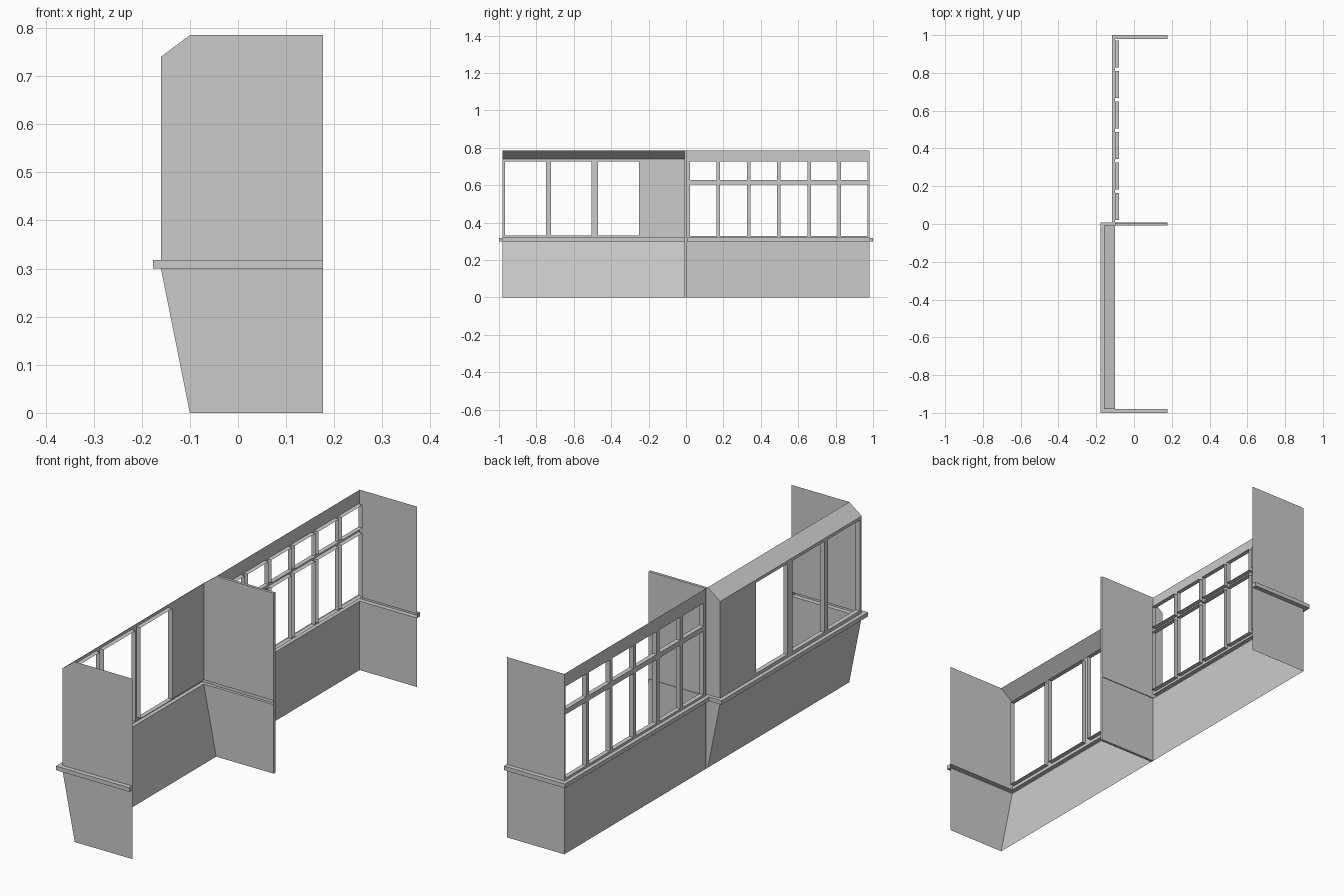
import bpy

cube = bpy.data.objects.get("Cube")
if cube:
    bpy.data.objects.remove(cube, do_unlink=True)

grey = bpy.data.materials.new("light grey")
grey.use_nodes = True
grey.diffuse_color = (0.6, 0.6, 0.6, 1)
grey.node_tree.nodes["Principled BSDF"].inputs["Base Color"].default_value = (0.6, 0.6, 0.6, 1)

INNER, BACK_X, BAY_X = 0.177, -0.10, -0.16       # open edge, flat wall, bay wall
END, TOP = 0.98, 0.785
RAIL_LOW, RAIL_HIGH = 0.30, 0.318
BAY_END, DIV_BACK = -0.007, 0.005                # two faces of the divider


def make(name, faces):
    """Object from a list of faces, each a list of points; shared points merge."""
    index, polys = {}, []
    for face in faces:
        polys.append([index.setdefault(tuple(p), len(index)) for p in face])
    mesh = bpy.data.meshes.new(name)
    mesh.from_pydata(list(index), [], polys)
    mesh.materials.append(grey)
    obj = bpy.data.objects.new(name, mesh)
    bpy.context.collection.objects.link(obj)
    return obj


def strip(path, y0, y1):
    """Extrude an (x, z) path along y."""
    return [[(a[0], y0, a[1]), (b[0], y0, b[1]), (b[0], y1, b[1]), (a[0], y1, a[1])]
            for a, b in zip(path, path[1:])]


def panel(y, outline):
    return [(x, y, z) for x, z in outline]


def rail(name, inner, outer):
    """Open-backed channel that follows a plan path, capped at both ends."""
    faces = []
    for a, b, c, d in zip(inner, inner[1:], outer[1:], outer):
        faces += [[(*p, z) for p in (a, b, c, d)] for z in (RAIL_LOW, RAIL_HIGH)]
        faces.append([(*d, RAIL_LOW), (*c, RAIL_LOW), (*c, RAIL_HIGH), (*d, RAIL_HIGH)])
    for i in (0, -1):
        a, b = inner[i], outer[i]
        faces.append([(*a, RAIL_LOW), (*b, RAIL_LOW), (*b, RAIL_HIGH), (*a, RAIL_HIGH)])
    make(name, faces)


def window_wall(name, x, ys, zs, columns, rows, depth=0.02):
    """Sheet wall with rectangular openings and reveals that run inward."""
    ycuts = sorted({*ys, *(v for c in columns for v in c)})
    zcuts = sorted({*zs, *(v for r in rows for v in r)})
    faces, reveals = [], []
    for z0, z1 in zip(zcuts, zcuts[1:]):
        if (z0, z1) not in rows:
            faces.append([(x, y, z0) for y in ycuts] + [(x, y, z1) for y in reversed(ycuts)])
            continue
        for y0, y1 in zip(ycuts, ycuts[1:]):
            corners = [(y0, z0), (y1, z0), (y1, z1), (y0, z1)]
            if (y0, y1) not in columns:
                faces.append([(x, *c) for c in corners])
                continue
            for a, b in zip(corners, corners[1:] + corners[:1]):
                reveals.append([(x, *a), (x, *b), (x + depth, *b), (x + depth, *a)])
    make(name, faces)
    make(name.replace("wall", "window_reveals"), reveals)


# Projecting bay: sloped base, window wall, chamfered top
make("bay_lower_wall", strip([(BACK_X, 0), (BAY_X, RAIL_LOW)], -END, BAY_END))
window_wall("bay_upper_wall", BAY_X, (-END, BAY_END), (RAIL_HIGH, 0.74),
            [(-0.967, -0.748), (-0.723, -0.504), (-0.47, -0.252)], [(0.332, 0.727)])
make("bay_top_chamfer", strip([(BAY_X, 0.74), (BACK_X, TOP)], -END, BAY_END))

# Bay end panels, below and above the rail
bay_low = [(BACK_X, 0), (INNER, 0), (INNER, RAIL_LOW), (BAY_X, RAIL_LOW)]
bay_high = [(BAY_X, RAIL_HIGH), (INNER, RAIL_HIGH), (INNER, TOP), (BACK_X, TOP), (BAY_X, 0.74)]
for name, y in (("bay_end_panel", -END), ("divider_bay_panel", BAY_END)):
    make(name, [panel(y, bay_low), panel(y, bay_high)])

# Divider rear face and edges
make("divider_rear_panel", [panel(DIV_BACK, [(BACK_X, 0), (INNER, 0), (INNER, TOP), (BACK_X, TOP)])])
make("divider_edges", strip([(BACK_X, TOP), (INNER, TOP), (INNER, 0), (BACK_X, 0)], BAY_END, DIV_BACK))

# Flat section: plain base, two rows of windows, end panel
make("flat_lower_wall", strip([(BACK_X, 0), (BACK_X, RAIL_LOW)], DIV_BACK, END))
pitch = 0.1615
columns = [(round(0.021 + i * pitch, 4), round(0.164 + i * pitch, 4)) for i in range(6)]
window_wall("flat_upper_wall", BACK_X, (DIV_BACK, END), (RAIL_HIGH, TOP),
            columns, [(0.328, 0.605), (0.627, 0.727)])
make("flat_end_panel", [
    panel(END, [(BACK_X, z0), (INNER, z0), (INNER, z1), (BACK_X, z1)])
    for z0, z1 in ((0, RAIL_LOW), (RAIL_HIGH, TOP))])

# Rails around both sections
rail("bay_rail",
     [(INNER, -END), (BAY_X, -END), (BAY_X, BAY_END), (INNER, BAY_END)],
     [(INNER, -1.0), (-INNER, -1.0), (-INNER, 0.008), (INNER, 0.008)])
rail("flat_rail",
     [(BACK_X, DIV_BACK), (BACK_X, END), (INNER, END)],
     [(-0.117, DIV_BACK), (-0.117, 1.0), (INNER, 1.0)])
